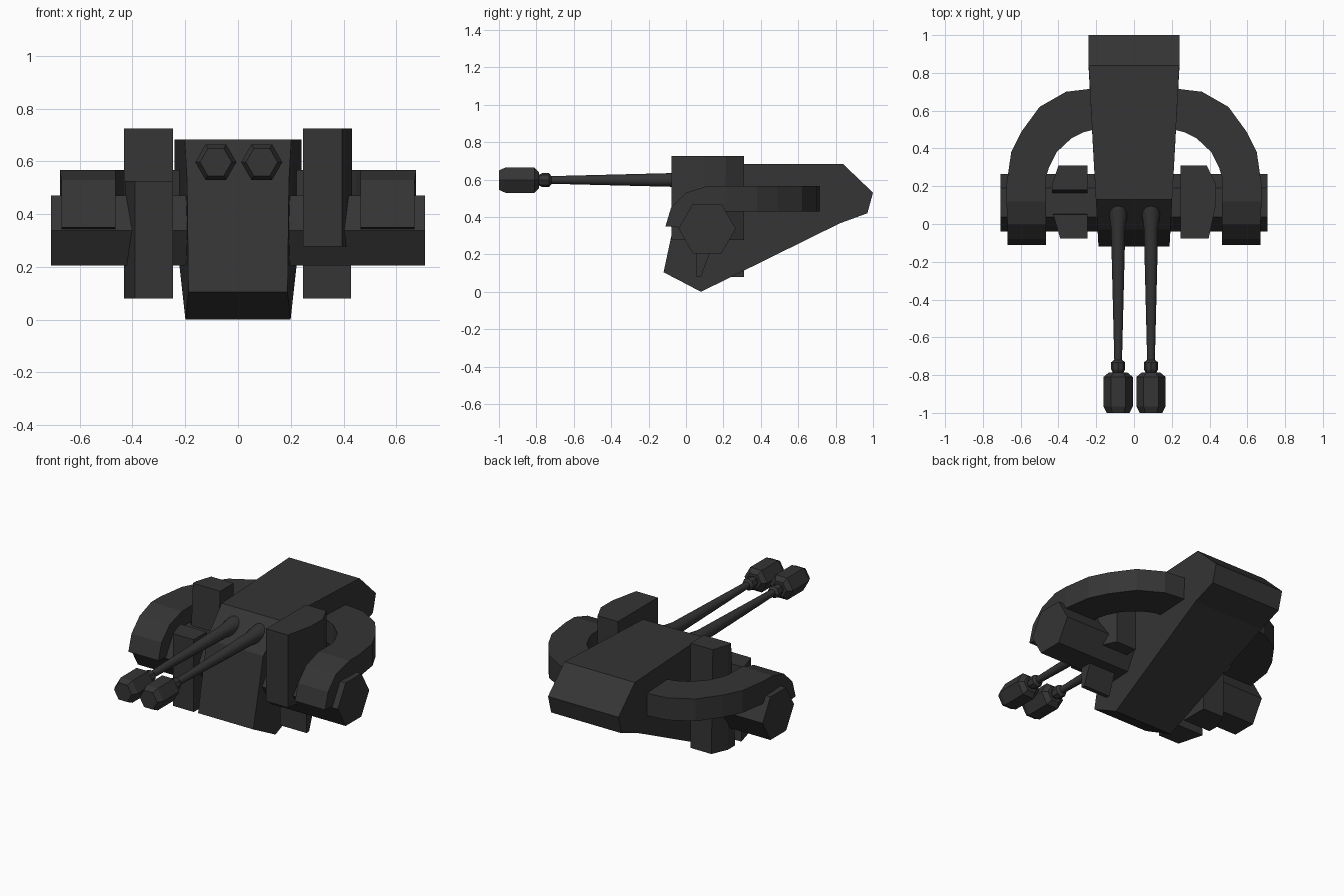
import bpy, bmesh, math

if "Cube" in bpy.data.objects:
    bpy.data.objects.remove(bpy.data.objects["Cube"])

mat = bpy.data.materials.new("dark_metal")
mat.diffuse_color = (0.035, 0.035, 0.035, 1)
mat.use_nodes = True
mat.node_tree.nodes["Principled BSDF"].inputs["Base Color"].default_value = mat.diffuse_color


def loft(name, rings, smooth=False):
    """Closed solid skinned through equal-length rings of points, capped at both ends."""
    bm = bmesh.new()
    vs = [[bm.verts.new(p) for p in r] for r in rings]
    n = len(rings[0])
    for a, b in zip(vs, vs[1:]):
        for i in range(n):
            j = (i + 1) % n
            bm.faces.new((a[i], a[j], b[j], b[i]))
    bm.faces.new(vs[0])
    bm.faces.new(vs[-1])
    bmesh.ops.recalc_face_normals(bm, faces=bm.faces)
    me = bpy.data.meshes.new(name)
    bm.to_mesh(me)
    bm.free()
    me.materials.append(mat)
    ob = bpy.data.objects.new(name, me)
    bpy.context.collection.objects.link(ob)
    if smooth:
        bpy.context.view_layer.objects.active = ob
        ob.select_set(True)
        bpy.ops.object.shade_smooth_by_angle(angle=math.radians(40))
        ob.select_set(False)
    return ob


def lathe(name, x, z, profile, sides, smooth=False):
    """Turned part along y; profile is (y, radius)."""
    ang = [2 * math.pi * i / sides for i in range(sides)]
    return loft(name, [[(x + r * math.cos(a), y, z + r * math.sin(a)) for a in ang]
                       for y, r in profile], smooth)


# Wedge-shaped central housing, wider toward the back
side = [(-0.12, 0.105), (0.08, 0.0), (0.82, 0.365), (0.97, 0.42), (1.0, 0.53),
        (0.84, 0.683), (0.13, 0.683), (-0.03, 0.525)]


def half_width(y):
    return min(0.24, 0.188 + 0.054 * (y + 0.12) / 0.96)


loft("housing", [[(s * half_width(y), y, z) for y, z in side] for s in (-1, 1)])

# Hexagonal cross axle
hexa = [(0.113 + 0.153 * math.cos(k * math.pi / 3), 0.338 + 0.153 * math.sin(k * math.pi / 3))
        for k in range(6)]
loft("axle", [[(x, y, z) for y, z in hexa] for x in (-0.708, 0.708)])

# Curved side arms: outer x, y, inner x, y, top z, underside shift in y, underside z
arm = [(.67, -.11, .465, -.11, .35, .13, .34),
       (.67, -.08, .465, -.08, .45, .12, .38),
       (.67, .00, .465, .00, .53, .07, .42),
       (.675, .12, .465, .12, .567, 0, .43),
       (.675, .21, .465, .25, .567, 0, .43),
       (.65, .38, .45, .30, .567, 0, .43),
       (.595, .49, .41, .38, .567, 0, .43),
       (.50, .62, .33, .455, .567, 0, .43),
       (.36, .70, .27, .485, .567, 0, .43),
       (.15, .725, .15, .515, .567, 0, .43)]
for s, label in ((-1, "left"), (1, "right")):
    loft(label + "_arm", [[(s * xo, yo, zt), (s * xi, yi, zt),
                           (s * xi, yi + d, zb), (s * xo, yo + d, zb)]
                          for xo, yo, xi, yi, zt, d, zb in arm])

# Right solid block with bevelled outer side, and the small fin below the axle
plan = [(.247, -.078), (.395, -.078), (.433, .10), (.433, .21), (.385, .31), (.247, .31)]
loft("right_block", [[(x, y, z) for x, y in plan] for z in (.278, .725)])
fin = [(.055, .08), (.08, .08), (.135, .23), (.055, .23)]
loft("right_fin", [[(x, y, z) for y, z in fin] for x in (.247, .428)])

# Left split block: low front plate and tall rear plate with a sloped front
for name, low, high, z1 in (
        ("left_front_plate",
         [(-.247, -.078), (-.39, -.078), (-.433, .08), (-.247, .08)],
         [(-.247, -.078), (-.39, -.078), (-.428, .05), (-.247, .05)], .525),
        ("left_rear_plate",
         [(-.247, .14), (-.433, .14), (-.433, .21), (-.39, .31), (-.247, .31)],
         [(-.247, .18), (-.433, .18), (-.433, .21), (-.40, .31), (-.247, .31)], .725)):
    loft(name, [[(x, y, .08) for x, y in low], [(x, y, z1) for x, y in high]])

# Twin tapered barrels with collars and hexagonal muzzles
for x, label in ((-.084, "left"), (.090, "right")):
    lathe(label + "_barrel", x, .598,
          [(.16, .055), (.06, .05), (-.02, .038), (-.74, .02)], 12, True)
    lathe(label + "_collar", x, .597,
          [(-.72, .022), (-.732, .037), (-.77, .037), (-.80, .022)], 8)
    lathe(label + "_muzzle", x, .597,
          [(-.787, .05), (-.81, .078), (-.965, .078), (-1.0, .06)], 6)
